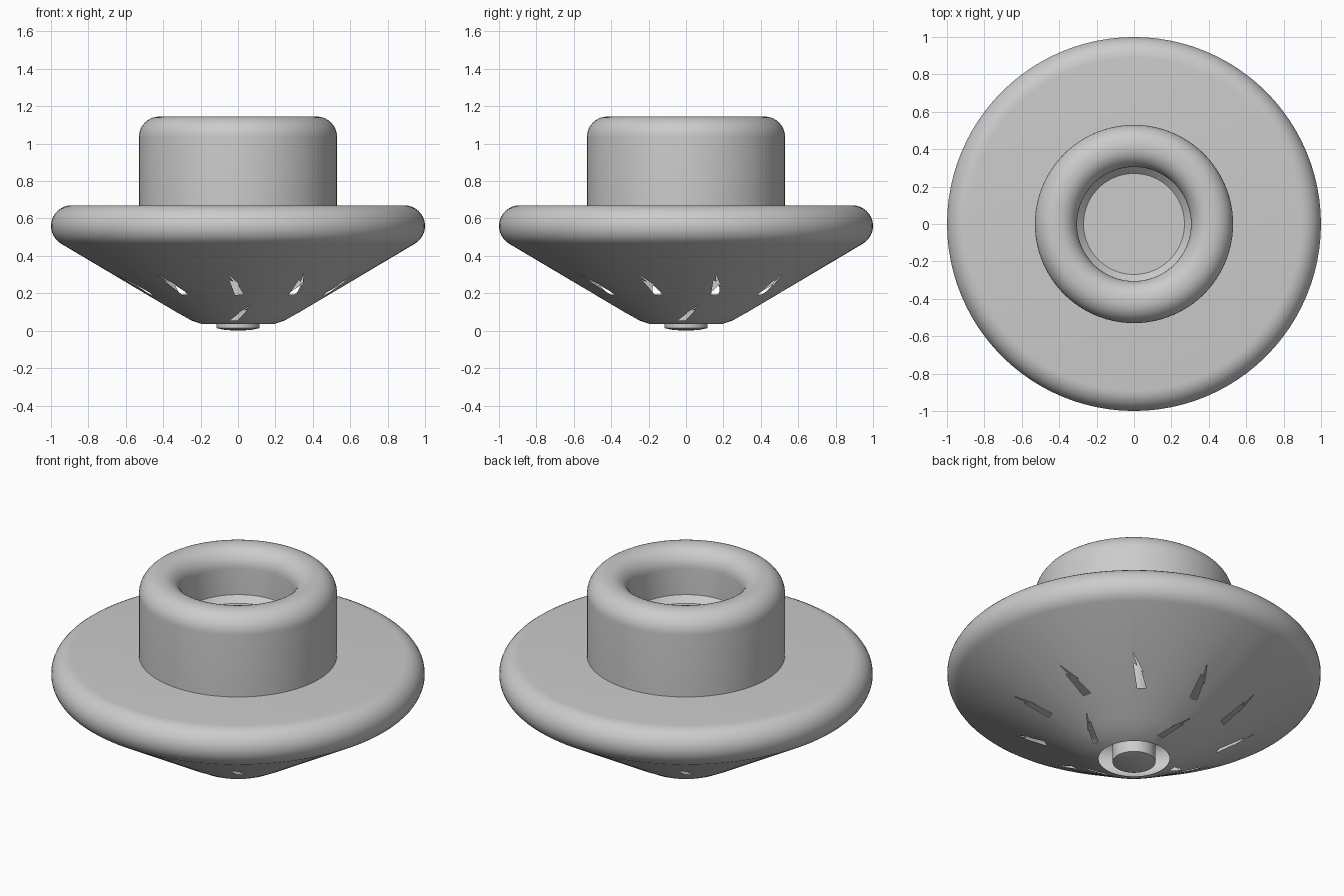
import bpy, bmesh, math
from mathutils import Vector

SEGMENTS = 96
cube = bpy.data.objects.get("Cube")
if cube:
    bpy.data.objects.remove(cube, do_unlink=True)

grey = bpy.data.materials.new("plain_grey")
grey.use_nodes = True
grey.diffuse_color = (0.6, 0.6, 0.6, 1)
grey.node_tree.nodes["Principled BSDF"].inputs["Base Color"].default_value = (0.6, 0.6, 0.6, 1)


def add_object(name, bm):
    mesh = bpy.data.meshes.new(name)
    bm.to_mesh(mesh)
    bm.free()
    mesh.materials.append(grey)
    obj = bpy.data.objects.new(name, mesh)
    bpy.context.collection.objects.link(obj)
    return obj


def arc(r, z, radius, start, end, steps=10):
    angles = [math.radians(start + (end - start) * i / steps) for i in range(steps + 1)]
    return [(r + radius * math.cos(a), z + radius * math.sin(a)) for a in angles]


def lathe(name, profile):
    # Spin a profile of (radius, height), listed from the bottom outside up
    bm = bmesh.new()
    verts = [bm.verts.new((r, 0, z)) for r, z in profile]
    edges = [bm.edges.new(pair) for pair in zip(verts, verts[1:])]
    bmesh.ops.spin(bm, geom=verts + edges, cent=(0, 0, 0), axis=(0, 0, 1),
                   angle=math.tau, steps=SEGMENTS, use_duplicate=False)
    bmesh.ops.remove_doubles(bm, verts=bm.verts, dist=0.0001)
    bmesh.ops.recalc_face_normals(bm, faces=bm.faces)
    return add_object(name, bm)


def smooth(obj):
    bpy.ops.object.select_all(action="DESELECT")
    obj.select_set(True)
    bpy.context.view_layer.objects.active = obj
    bpy.ops.object.shade_smooth_by_angle(angle=math.radians(35))


# Conical body with rounded rim, closed for cutting
CONE = [(0.19, 0.035), (0.25, 0.055), (0.33, 0.1), (0.947, 0.466)]
body = lathe("body", [(0, 0.035)] + CONE[:3] + arc(0.89, 0.56, 0.11, -59, 90, 14) + [(0, 0.67)])

# Lightning-shaped openings: ten in an upper ring, four in a lower ring
BOLT = [(0, -0.11), (0.048, -0.11), (0.018, 0), (0.03, -0.01),
        (-0.03, 0.11), (-0.002, 0.025), (-0.025, 0.045)]
SLOPE = math.radians(30.7)


def add_bolt(bm, angle, radius, height, lean=0.0, flip=1, scale=1.0):
    out = Vector((math.sin(angle), -math.cos(angle), 0))
    side = Vector((math.cos(angle), math.sin(angle), 0))
    up = out * math.cos(SLOPE) + Vector((0, 0, math.sin(SLOPE)))
    normal = side.cross(up)
    centre = out * radius + Vector((0, 0, height))
    rings = []
    for depth in (-0.05, 0.05):
        rings.append([bm.verts.new(centre + side * (flip * u + lean * v) * scale
                                   + up * v * scale + normal * depth) for u, v in BOLT])
    bm.faces.new(rings[0])
    bm.faces.new(rings[1])
    for i in range(len(BOLT)):
        j = (i + 1) % len(BOLT)
        bm.faces.new((rings[0][i], rings[0][j], rings[1][j], rings[1][i]))


bm = bmesh.new()
for k in range(10):
    add_bolt(bm, math.radians(36 * k - 2), 0.58, 0.248)
for k in range(4):
    add_bolt(bm, math.radians(90 * k + 4), 0.325, 0.092, lean=0.25, flip=-1, scale=0.8)
bmesh.ops.recalc_face_normals(bm, faces=bm.faces)
cutter = add_object("bolt_cutter", bm)
cutter.hide_render = True

cut = body.modifiers.new("bolts", "BOOLEAN")
cut.operation = "DIFFERENCE"
cut.solver = "EXACT"
cut.object = cutter
bpy.context.view_layer.update()
bm = bmesh.new()
bm.from_mesh(body.evaluated_get(bpy.context.evaluated_depsgraph_get()).to_mesh())
body.modifiers.clear()
bpy.data.objects.remove(cutter, do_unlink=True)


def cone_radius(z):
    for (r0, z0), (r1, z1) in zip(CONE, CONE[1:]):
        if z <= z1:
            return r0 + (r1 - r0) * (z - z0) / (z1 - z0)
    return CONE[-1][0]


# Keep only the thin outer skin, so the body is open and hollow
inner = []
for face in bm.faces:
    c = face.calc_center_median()
    if c.z < 0.45 and abs(math.hypot(c.x, c.y) - cone_radius(c.z)) > 0.015:
        inner.append(face)
bmesh.ops.delete(bm, geom=inner, context="FACES")
for face in bm.faces:
    face.material_index = 0
bm.to_mesh(body.data)
bm.free()
smooth(body)

# Round collar on top with a recessed cup
collar = lathe("collar", [(0.53, 0.67)] + arc(0.42, 1.035, 0.11, 0, 90)
               + arc(0.41, 1.04, 0.105, 90, 180)
               + [(0.305, 0.885), (0.27, 0.85), (0, 0.85)])
smooth(collar)

# Central stem hanging through the bottom opening
stem = lathe("stem", [(0, 0), (0.07, 0.004), (0.115, 0.014), (0.115, 0.665)])
smooth(stem)
